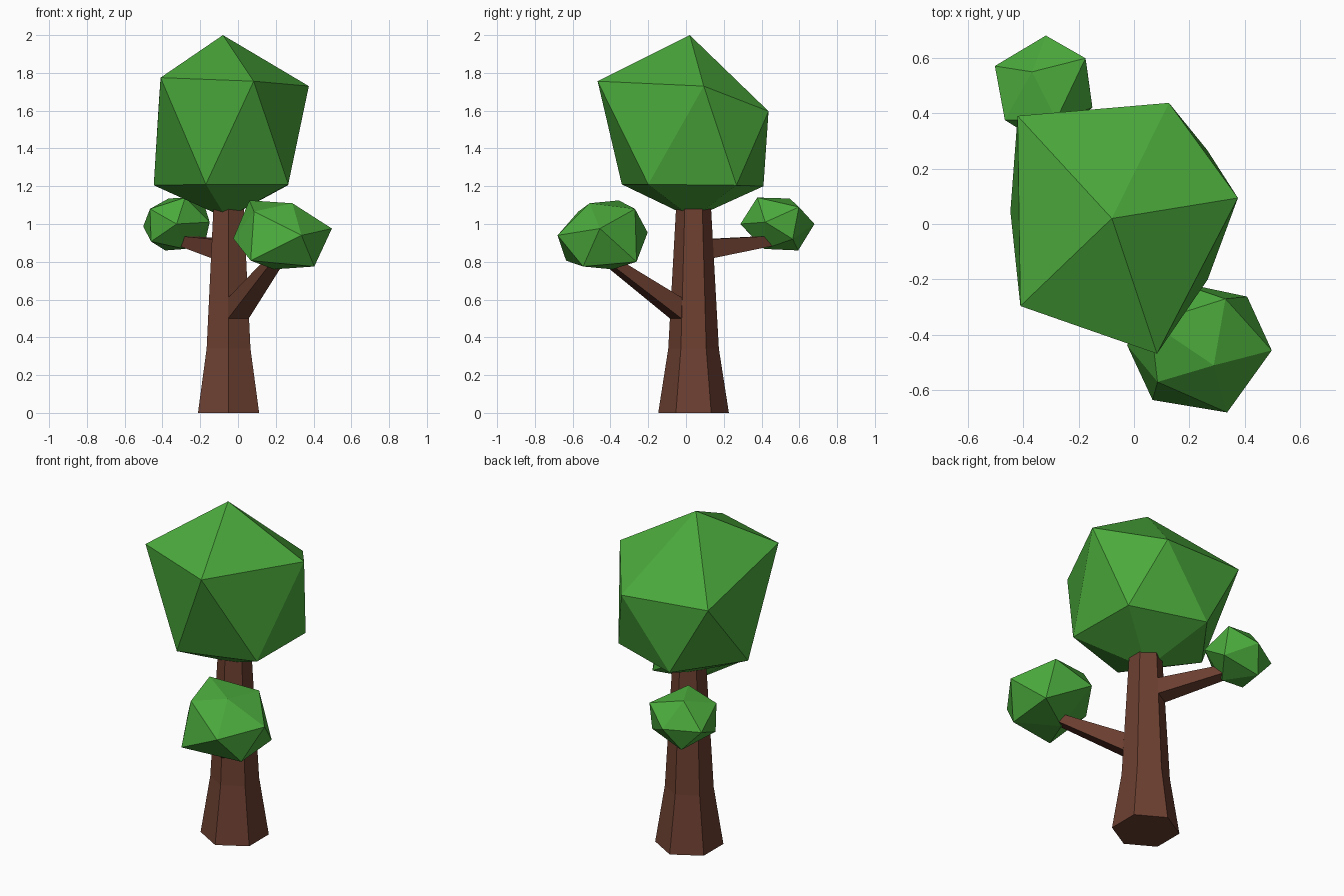
import bpy, bmesh
from math import sin, cos, radians

if "Cube" in bpy.data.objects:
    bpy.data.objects.remove(bpy.data.objects["Cube"])


def material(name, rgb):
    mat = bpy.data.materials.new(name)
    mat.diffuse_color = (*rgb, 1)
    mat.use_nodes = True
    mat.node_tree.nodes["Principled BSDF"].inputs["Base Color"].default_value = mat.diffuse_color
    return mat


BARK = material("bark", (0.15, 0.05, 0.03))
LEAF = material("leaf", (0.07, 0.40, 0.045))


def finish(name, bm, mat):
    bmesh.ops.recalc_face_normals(bm, faces=bm.faces)
    mesh = bpy.data.meshes.new(name)
    bm.to_mesh(mesh)
    bm.free()
    mesh.materials.append(mat)
    obj = bpy.data.objects.new(name, mesh)
    bpy.context.collection.objects.link(obj)
    return obj


def loft(name, rings, mat):
    """Bridge a list of equal-length rings and cap both ends."""
    bm = bmesh.new()
    loops = [[bm.verts.new(p) for p in ring] for ring in rings]
    n = len(loops[0])
    for a, b in zip(loops, loops[1:]):
        for i in range(n):
            j = (i + 1) % n
            bm.faces.new((a[i], a[j], b[j], b[i]))
    bm.faces.new(loops[0])
    bm.faces.new(loops[-1])
    return finish(name, bm, mat)


def foliage(name, points):
    """Faceted clump: an uneven icosahedron through twelve corners."""
    bm = bmesh.new()
    for p in points:
        bm.verts.new(p)
    bmesh.ops.convex_hull(bm, input=bm.verts)
    return finish(name, bm, LEAF)


# Trunk: tapered hexagonal column with a flared foot
CX, CY = -0.05, 0.04


def trunk_radius(z):
    return 0.134 - 0.0556 * (z - 0.34)


def trunk_point(deg, z, r):
    return (CX + r * cos(radians(deg)), CY + r * sin(radians(deg)), z)


loft("trunk", [[trunk_point(30 + 60 * k, z, r) for k in range(6)]
               for z, r in ((0, 0.187), (0.34, 0.134), (1.11, trunk_radius(1.11)))], BARK)


# Branches: one trunk facet pulled outward to a smaller tip
def branch(name, deg, base_z, tip_z, reach, half_width):
    lo, hi = base_z
    base = [trunk_point(deg + s * 30, z, trunk_radius(z))
            for s, z in ((-1, lo), (1, lo), (1, hi), (-1, hi))]
    dx, dy = cos(radians(deg)), sin(radians(deg))
    lo, hi = tip_z
    tip = [(CX + dx * reach - dy * s * half_width, CY + dy * reach + dx * s * half_width, z)
           for s, z in ((-1, lo), (1, lo), (1, hi), (-1, hi))]
    loft(name, [base, tip], BARK)


branch("front_branch", -61, (0.50, 0.61), (0.82, 0.865), 0.57, 0.037)
branch("back_branch", 120, (0.82, 0.92), (0.885, 0.937), 0.47, 0.036)

# Large crown
foliage("crown", [
    (-0.08, 0.02, 2.0),
    (-0.42, 0.39, 1.63), (0.126, 0.437, 1.597), (0.375, 0.094, 1.73),
    (0.083, -0.468, 1.756), (-0.41, -0.296, 1.775),
    (-0.446, 0.045, 1.205), (-0.17, -0.34, 1.21), (0.266, -0.2, 1.21),
    (0.264, 0.267, 1.205), (-0.177, 0.41, 1.20),
    (-0.06, 0.035, 1.03)])

# Lower clump on the front branch
foliage("front_foliage", [
    (0.497, -0.456, 0.976), (0.336, -0.68, 0.94), (0.06, -0.356, 1.125),
    (0.288, -0.51, 1.11), (0.33, -0.27, 1.08), (0.085, -0.57, 1.066),
    (-0.025, -0.437, 0.923), (0.13, -0.203, 0.955), (0.404, -0.545, 0.775),
    (0.19, -0.39, 0.76), (0.067, -0.635, 0.806), (0.408, -0.262, 0.80)])

# Small clump on the back branch
foliage("back_foliage", [
    (-0.368, 0.549, 1.135), (-0.318, 0.68, 1.0), (-0.502, 0.57, 0.987),
    (-0.175, 0.598, 1.09), (-0.466, 0.375, 1.08), (-0.28, 0.377, 1.14),
    (-0.325, 0.288, 1.0), (-0.15, 0.42, 1.01), (-0.28, 0.415, 0.868),
    (-0.46, 0.375, 0.907), (-0.17, 0.565, 0.92), (-0.385, 0.594, 0.86)])
